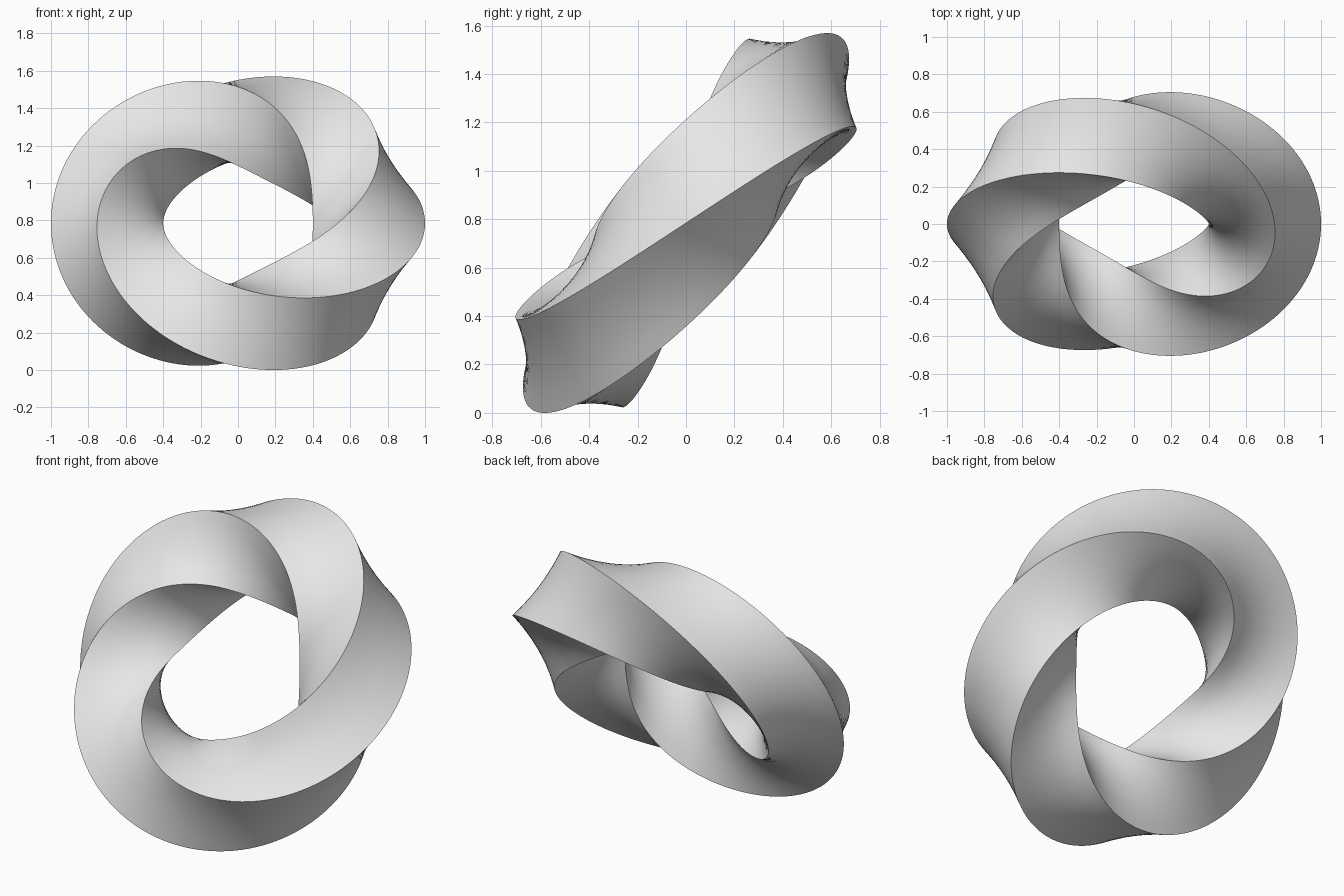
import bpy
import bmesh
from math import cos, sin, pi, radians
from mathutils import Matrix, Vector

RING_RADIUS = 0.7      # centre line of the ring
SECTION_RADIUS = 0.3   # centre to corner of the square section
TILT = radians(50)
STEPS = 192            # sections around the ring
SIDES = 4
CUTS = 6               # strips across each flat side

if "Cube" in bpy.data.objects:
    bpy.data.objects.remove(bpy.data.objects["Cube"])


def plain_material(name, colour):
    mat = bpy.data.materials.new(name)
    mat.use_nodes = True
    mat.diffuse_color = colour
    mat.node_tree.nodes["Principled BSDF"].inputs["Base Color"].default_value = colour
    return mat


# Square cross-section, each side divided into strips
corners = [Vector((cos(2 * pi * i / SIDES), sin(2 * pi * i / SIDES))) * SECTION_RADIUS
           for i in range(SIDES)]
profile = [corners[i].lerp(corners[(i + 1) % SIDES], c / CUTS)
           for i in range(SIDES) for c in range(CUTS)]

# Sweep the section round the ring with one full backward twist
bm = bmesh.new()
rings = []
for s in range(STEPS):
    angle = 2 * pi * s / STEPS
    twist = Matrix.Rotation(-angle, 2)
    ring = []
    for point in profile:
        p = twist @ point
        radius = RING_RADIUS + p.x
        ring.append(bm.verts.new((radius * cos(angle), radius * sin(angle), p.y)))
    rings.append(ring)

count = len(profile)
for s in range(STEPS):
    a, b = rings[s], rings[(s + 1) % STEPS]
    for i in range(count):
        j = (i + 1) % count
        bm.faces.new((a[i], b[i], b[j], a[j]))
bmesh.ops.recalc_face_normals(bm, faces=bm.faces)

# Tilt the ring and stand it on the floor
bmesh.ops.rotate(bm, verts=bm.verts, cent=(0, 0, 0), matrix=Matrix.Rotation(TILT, 3, 'X'))
lowest = min(v.co.z for v in bm.verts)
bmesh.ops.translate(bm, verts=bm.verts, vec=(0, 0, -lowest))

mesh = bpy.data.meshes.new("twisted_ring")
bm.to_mesh(mesh)
bm.free()
mesh.materials.append(plain_material("light_grey", (0.8, 0.8, 0.8, 1)))

twisted_ring = bpy.data.objects.new("twisted_ring", mesh)
bpy.context.collection.objects.link(twisted_ring)
bpy.context.view_layer.objects.active = twisted_ring
twisted_ring.select_set(True)
bpy.ops.object.shade_smooth_by_angle(angle=radians(40))
